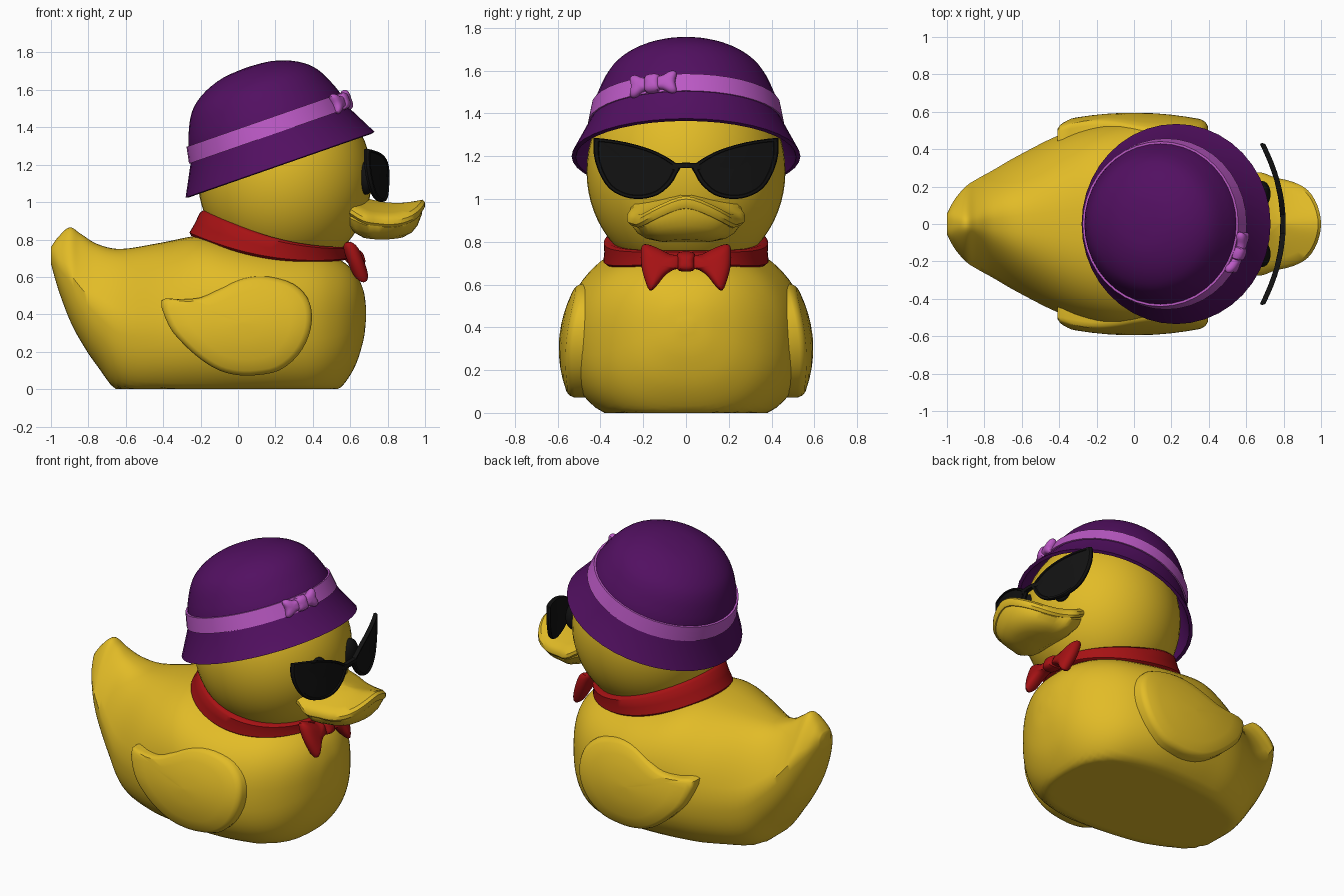
import bpy, bmesh, math
from mathutils import Vector

if "Cube" in bpy.data.objects:
    bpy.data.objects.remove(bpy.data.objects["Cube"])


def material(name, rgb):
    m = bpy.data.materials.new(name)
    m.diffuse_color = (*rgb, 1)
    m.use_nodes = True
    m.node_tree.nodes["Principled BSDF"].inputs["Base Color"].default_value = m.diffuse_color
    return m


YELLOW = material("duck_yellow", (0.76, 0.50, 0.02))
PURPLE = material("hat_purple", (0.085, 0.005, 0.12))
PINK = material("ribbon_pink", (0.50, 0.10, 0.56))
RED = material("scarf_red", (0.38, 0.006, 0.007))
BLACK = material("glasses_black", (0.006, 0.006, 0.006))


def spline(keys, n, closed=False):
    """Catmull-Rom through tuples, n steps per span."""
    k, out = len(keys), []
    for i in range(k if closed else k - 1):
        if closed:
            p = [keys[(i + j) % k] for j in (-1, 0, 1, 2)]
        else:
            p = [keys[min(max(i + j, 0), k - 1)] for j in (-1, 0, 1, 2)]
        for s in range(n):
            t = s / n
            out.append(tuple(0.5 * (2 * b + (c - a) * t + (2 * a - 5 * b + 4 * c - d) * t * t
                                    + (3 * b - a - 3 * c + d) * t ** 3) for a, b, c, d in zip(*p)))
    return out if closed else out + [tuple(keys[-1])]


def skin(name, rings, mat, cap=True, loop=False, angle=35):
    """Joins rings of points into a smooth surface."""
    bm = bmesh.new()
    vs = [[bm.verts.new(p) for p in r] for r in rings]
    n = len(vs[0])
    for a, b in zip(vs, vs[1:] + (vs[:1] if loop else [])):
        for i in range(n):
            j = (i + 1) % n
            bm.faces.new((a[i], a[j], b[j], b[i]))
    if cap and not loop:
        bm.faces.new(vs[0])
        bm.faces.new(vs[-1])
    bmesh.ops.remove_doubles(bm, verts=bm.verts, dist=1e-5)
    bmesh.ops.recalc_face_normals(bm, faces=bm.faces)
    me = bpy.data.meshes.new(name)
    bm.to_mesh(me)
    bm.free()
    me.materials.append(mat)
    ob = bpy.data.objects.new(name, me)
    bpy.context.collection.objects.link(ob)
    bpy.ops.object.select_all(action='DESELECT')
    ob.select_set(True)
    bpy.context.view_layer.objects.active = ob
    bpy.ops.object.shade_smooth_by_angle(angle=math.radians(angle))
    return ob


def plate(name, outline, levels, place, mat, n=3):
    """Cushion from an outline: levels are (depth, scale), place maps u, v, depth to xyz."""
    pts = spline(outline, n, True)
    cu = sum(p[0] for p in pts) / len(pts)
    cv = sum(p[1] for p in pts) / len(pts)
    rings = [[place(cu + (u - cu) * s, cv + (v - cv) * s, d) for u, v in pts] for d, s in levels]
    return skin(name, rings, mat)


def cushion(t):
    return [(t * math.sin(a), max(math.cos(a), 0.03) ** 0.6)
            for a in [math.radians(-90 + 15 * i) for i in range(13)]]


def ellipsoid(name, c, r, mat):
    bpy.ops.mesh.primitive_uv_sphere_add(segments=48, ring_count=32, location=c)
    ob = bpy.context.object
    ob.name = name
    ob.scale = r
    ob.data.materials.append(mat)
    bpy.ops.object.shade_smooth()


# Body: stations along x of (x, bottom, top, half width, upper taper)
stations = [(-1, .67, .76, .055, 0), (-.96, .53, .815, .13, .4), (-.9, .37, .865, .20, .6),
            (-.84, .255, .83, .24, .6), (-.75, .12, .775, .29, .45), (-.62, -.03, .75, .365, .3),
            (-.4, -.07, .785, .475, .15), (-.2, -.08, .82, .53, .05), (0, -.08, .79, .555, 0),
            (.2, -.08, .765, .545, 0), (.4, -.07, .745, .475, 0), (.53, -.01, .70, .38, 0),
            (.62, .11, .63, .26, 0), (.67, .26, .53, .13, 0), (.685, .38, .43, .03, 0)]


def body_ring(x, zb, zt, hw, taper):
    ring = []
    for i in range(56):
        a = math.tau * i / 56
        c, s = (math.copysign(abs(f) ** 0.8, f) for f in (math.cos(a), math.sin(a)))
        z = (zb + zt) / 2 + s * (zt - zb) / 2
        ring.append((x, c * hw * (1 - taper * max(s, 0)), max(z, 0)))
    return ring


skin("body", [body_ring(*k) for k in spline(stations, 5)], YELLOW, angle=40)
ellipsoid("head", (.25, 0, 1.13), (.465, .465, .5), YELLOW)

# Wings
wing = [(-.41, .475), (-.3, .48), (-.2, .49), (-.1, .535), (0, .585), (.1, .605), (.2, .595),
        (.3, .56), (.37, .49), (.395, .40), (.38, .29), (.32, .18), (.22, .10), (.1, .075),
        (0, .075), (-.1, .10), (-.2, .16), (-.3, .25), (-.37, .34)]
wing_levels = [(-.12, 1.0), (.005, 1.0), (.022, .97), (.03, .91), (.03, .7), (.03, .5), (.03, .3), (.03, .03)]
for side, label in ((-1, "right"), (1, "left")):
    plate(label + "_wing", wing, wing_levels,
          lambda x, z, d: (x, side * (.565 - .27 * x * x - .9 * (z - .3) ** 2 + d), z), YELLOW)
    # Eyes behind the glasses
    ellipsoid(label + "_eye", (.685, side * .16, 1.13), (.045, .07, .09), BLACK)

# Bill: arched upper half and bowl-shaped lower half
half = [(.55, .2), (.62, .26), (.68, .275), (.75, .25), (.85, .225), (.93, .18), (.98, .1)]
bill = half + [(1, 0)] + [(x, -y) for x, y in reversed(half)]


def arch(x, y):
    return .965 + 1.1 * (x - .85) ** 2 - .38 * (math.sqrt(y * y + .002) - .045)


plate("upper_bill", bill, [(-.03, .03), (-.03, .5), (-.03, .95), (-.012, 1), (.01, 1), (.028, .93),
                           (.03, .75), (.03, .5), (.03, .25), (.03, .03)],
      lambda x, y, d: (x, y, arch(x, y) + d), YELLOW)
plate("lower_bill", bill, [(0, .03), (0, .5), (0, .92), (.35, .92), (.7, .82), (.9, .68), (1, .45), (1, .03)],
      lambda x, y, t: (x, y, (1 - t) * arch(x, y) + t * (.80 + .9 * (x - .77) ** 2)), YELLOW)

# Cat-eye sunglasses on a curved front
lens = [(.03, 1.15), (.08, 1.19), (.16, 1.23), (.28, 1.265), (.415, 1.285), (.432, 1.275), (.43, 1.2),
        (.405, 1.12), (.36, 1.05), (.29, 1.01), (.21, 1.0), (.13, 1.02), (.07, 1.07), (.04, 1.12)]
lens_levels = [(-.014, .03), (-.014, .5), (-.014, .97), (0, 1), (.014, .97), (.014, .89),
               (.007, .87), (.007, .5), (.007, .03)]
bridge = [(-.07, 1.135), (-.04, 1.142), (0, 1.145), (.04, 1.142), (.07, 1.135),
          (.07, 1.165), (.04, 1.168), (0, 1.17), (-.04, 1.168), (-.07, 1.165)]
for side, label in ((-1, "right"), (1, "left")):
    plate(label + "_lens", lens, lens_levels,
          lambda y, z, d: (.797 - .6 * y * y + d, side * y, z), BLACK)
plate("glasses_bridge", bridge, [(-.014, .8), (-.008, 1), (.008, 1), (.014, .8)],
      lambda y, z, d: (.797 - .6 * y * y + d, y, z), BLACK)

# Scarf: tilted band around the neck
scarf = []
for i in range(64):
    a = math.tau * i / 64
    c, s = math.cos(a), math.sin(a)
    top, low = .81 - .10 * c + .05 * c * c, .695 - .065 * c + .06 * c * c
    section = []
    for f, grow in ((0, -.08), (0, -.01), (.12, .008), (.5, .004), (.88, .006), (1, -.01), (1, -.08)):
        cx, rx = .16 + .035 * f, .42 - .035 * f
        section.append((cx + (rx + grow) * c, (.378 + grow) * s, low + (top - low) * f))
    scarf.append(section)
skin("scarf", scarf, RED, loop=True, angle=50)

# Bow tie
loop = [(.02, .735), (.07, .74), (.12, .765), (.18, .788), (.208, .775), (.21, .70), (.195, .63),
        (.17, .572), (.14, .59), (.10, .64), (.06, .668), (.02, .68)]
knot = [(-.035, .665), (.035, .665), (.042, .71), (.035, .75), (-.035, .75), (-.042, .71)]


def tie(side):
    return lambda y, z, d: (.605 + (.75 - z) * .37 + d, side * y, z)


plate("bow_tie_right", loop, cushion(.045), tie(-1), RED)
plate("bow_tie_left", loop, cushion(.045), tie(1), RED)
plate("bow_tie_knot", knot, cushion(.055), tie(1), RED)

# Hat: lathed around a leaning axis
LEAN = math.radians(19.2)


def on_hat(a, r, h):
    u = r * math.cos(a)
    return (.225 + u * math.cos(LEAN) - h * math.sin(LEAN), r * math.sin(a),
            1.2 + u * math.sin(LEAN) + h * math.cos(LEAN))


def lathe(name, profile, mat, loop=False):
    rings = [[on_hat(math.tau * i / 40, r, h) for i in range(40)] for r, h in profile]
    return skin(name, rings, mat, cap=False, loop=loop)


crown = spline([(.45, .163), (.428, .26), (.402, .33), (.367, .40), (.32, .455), (.24, .505), (.13, .54), (0, .55)], 3)
lathe("hat", [(.37, .22), (.43, .15), (.515, -.005), (.535, 0)] + crown, PURPLE)
lathe("hat_band", [(.43, .165), (.458, .165), (.441, .255), (.41, .255)], PINK, loop=True)

# Ribbon bow on the band
ribbon = [(.01, -.025), (.05, -.035), (.09, -.055), (.115, -.045), (.108, 0), (.115, .045),
          (.09, .055), (.05, .035), (.01, .025)]
ribbon_knot = [(-.03, -.042), (.03, -.042), (.036, 0), (.03, .042), (-.03, .042), (-.036, 0)]


def pinned(side):
    return lambda s, h, d: on_hat(math.radians(-20) + side * s / .455, .455 + d, .21 + h)


plate("ribbon_loop_right", ribbon, cushion(.028), pinned(-1), PINK)
plate("ribbon_loop_left", ribbon, cushion(.028), pinned(1), PINK)
plate("ribbon_knot", ribbon_knot, cushion(.036), pinned(1), PINK)
